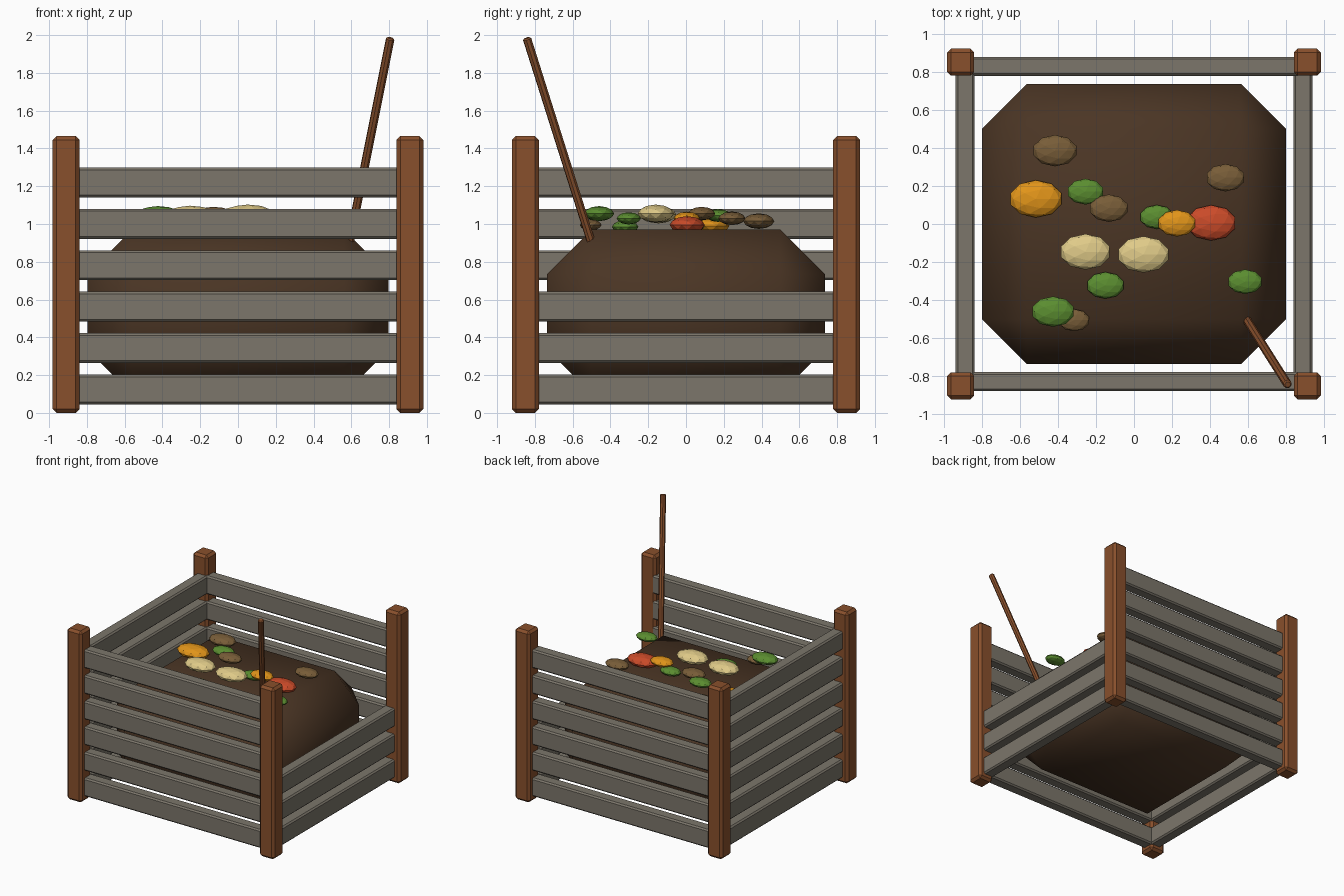
import bpy
import bmesh
from mathutils import Vector, Matrix

if "Cube" in bpy.data.objects:
    bpy.data.objects.remove(bpy.data.objects["Cube"])


def mat(name, rgb):
    m = bpy.data.materials.new(name)
    m.diffuse_color = (*rgb, 1)
    m.use_nodes = True
    m.node_tree.nodes["Principled BSDF"].inputs["Base Color"].default_value = m.diffuse_color
    return m


POST = mat("red_brown_wood", (0.25, 0.08, 0.025))
SLAT = mat("weathered_grey_wood", (0.20, 0.18, 0.145))
SOIL = mat("dark_compost", (0.07, 0.036, 0.018))
ORANGE = mat("orange_peel", (0.76, 0.30, 0.01))
GREEN = mat("green_leaf", (0.105, 0.27, 0.03))
BROWN = mat("brown_scrap", (0.19, 0.11, 0.04))
RED = mat("red_scrap", (0.60, 0.07, 0.022))
CREAM = mat("cream_scrap", (0.75, 0.60, 0.25))


def finish(name, bm, material):
    me = bpy.data.meshes.new(name)
    bm.to_mesh(me)
    bm.free()
    me.materials.append(material)
    ob = bpy.data.objects.new(name, me)
    bpy.context.collection.objects.link(ob)
    return ob


def box(name, centre, half, bevel, material, smooth=False):
    bm = bmesh.new()
    bmesh.ops.create_cube(bm, size=2)
    bmesh.ops.scale(bm, vec=half, verts=bm.verts)
    bmesh.ops.translate(bm, vec=centre, verts=bm.verts)
    bmesh.ops.bevel(bm, geom=bm.edges[:], offset=bevel, segments=1,
                    profile=0.5, affect='EDGES')
    for f in bm.faces:
        f.smooth = smooth
    return finish(name, bm, material)


# Corner posts
for sx in (-1, 1):
    for sy in (-1, 1):
        box("corner_post", (0.91 * sx, 0.85 * sy, 0.7325),
            (0.071, 0.071, 0.7325), 0.02, POST)

# Slats: six on front, back and left; the right side is open above three
for i in range(6):
    z = 0.124 + 0.2192 * i
    for name, sy in (("front_slat", -1), ("back_slat", 1)):
        box(name, (0, 0.827 * sy, z), (0.87, 0.05, 0.079), 0.012, SLAT)
    box("left_slat", (-0.887, 0, z), (0.05, 0.81, 0.079), 0.012, SLAT)
    if i < 3:
        box("right_slat", (0.887, 0, z), (0.05, 0.81, 0.079), 0.012, SLAT)

# Compost heap, a softly shaded chamfered block
box("compost_heap", (0, 0, 0.535), (0.797, 0.735, 0.435), 0.235, SOIL, smooth=True)

# Kitchen scraps: x, y, z, long radius
scraps = [
    ("brown_scrap", BROWN, -0.415, 0.385, 1.015, 0.118),
    ("orange_peel", ORANGE, -0.515, 0.132, 0.99, 0.140),
    ("green_leaf", GREEN, -0.255, 0.17, 1.045, 0.097),
    ("brown_scrap", BROWN, -0.132, 0.083, 1.055, 0.103),
    ("brown_scrap", BROWN, 0.48, 0.243, 1.03, 0.103),
    ("green_leaf", GREEN, 0.12, 0.037, 0.99, 0.090),
    ("orange_peel", ORANGE, 0.225, 0.004, 1.03, 0.100),
    ("red_scrap", RED, 0.405, 0.006, 0.995, 0.133),
    ("cream_scrap", CREAM, -0.255, -0.146, 1.05, 0.134),
    ("cream_scrap", CREAM, 0.05, -0.16, 1.055, 0.137),
    ("green_leaf", GREEN, -0.15, -0.322, 0.985, 0.100),
    ("green_leaf", GREEN, -0.425, -0.46, 1.055, 0.114),
    ("brown_scrap", BROWN, -0.315, -0.505, 0.995, 0.083),
    ("green_leaf", GREEN, 0.583, -0.303, 1.03, 0.092),
]
for name, m, x, y, z, r in scraps:
    bm = bmesh.new()
    bmesh.ops.create_icosphere(bm, subdivisions=2, radius=1)
    bmesh.ops.scale(bm, vec=(r, 0.7 * r, 0.35 * r), verts=bm.verts)
    bmesh.ops.translate(bm, vec=(x, y, z), verts=bm.verts)
    finish(name, bm, m)

# Leaning stirring stick with a slightly rounded end
a, b = Vector((0.59, -0.5, 0.9)), Vector((0.807, -0.843, 1.985))
bm = bmesh.new()
bmesh.ops.create_cone(bm, cap_ends=True, segments=8, radius1=0.023,
                      radius2=0.023, depth=(b - a).length)
rims = [e for e in bm.edges if abs(e.verts[0].co.z - e.verts[1].co.z) < 1e-5]
bmesh.ops.bevel(bm, geom=rims, offset=0.007, segments=1, affect='EDGES')
rot = (b - a).to_track_quat('Z', 'Y').to_matrix().to_4x4()
bm.transform(Matrix.Translation((a + b) / 2) @ rot)
finish("stirring_stick", bm, POST)
